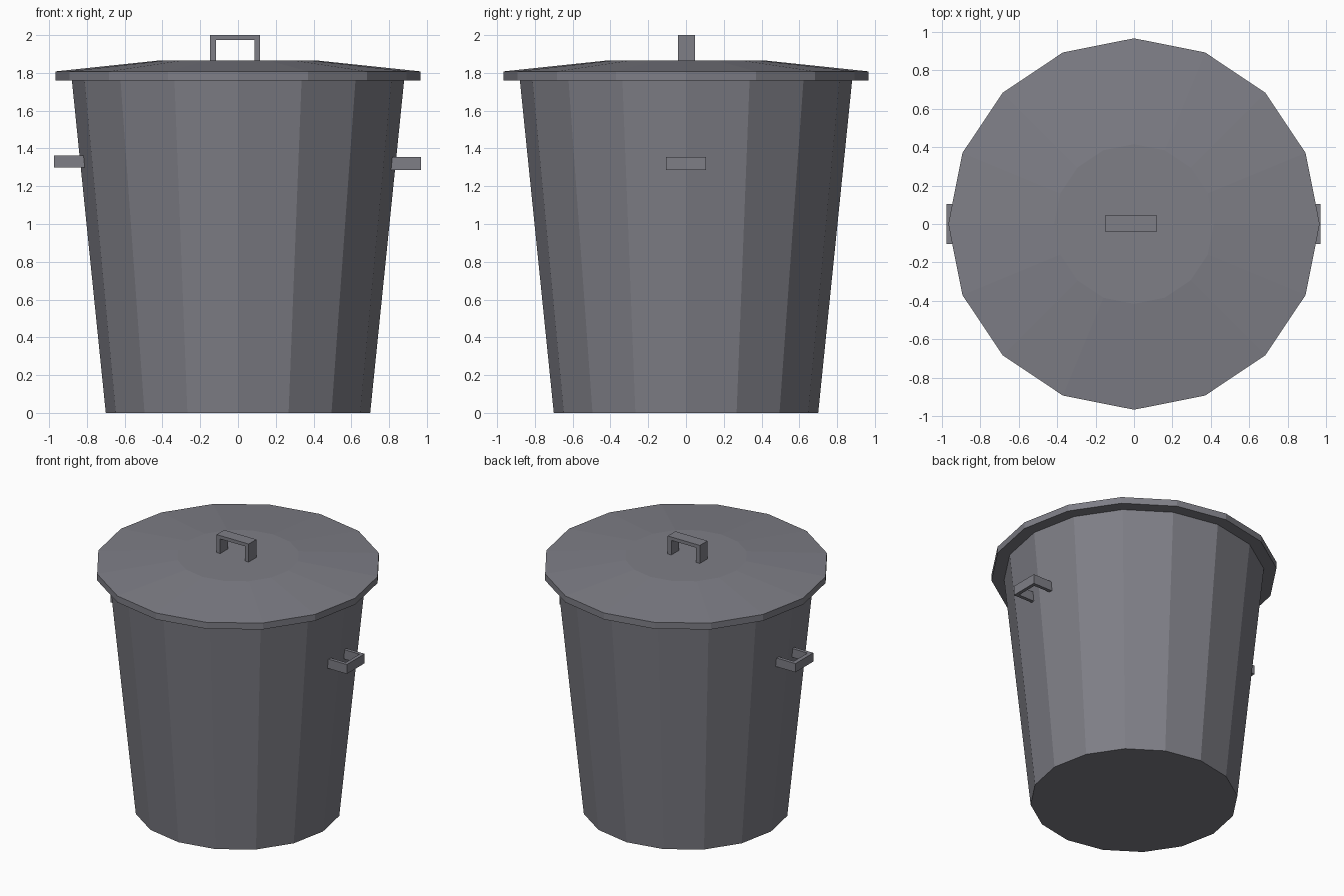
import bpy, bmesh, math

if "Cube" in bpy.data.objects:
    bpy.data.objects.remove(bpy.data.objects["Cube"])

SIDES = 16

metal = bpy.data.materials.new("grey metal")
metal.diffuse_color = (0.21, 0.21, 0.24, 1)
metal.use_nodes = True
metal.node_tree.nodes["Principled BSDF"].inputs["Base Color"].default_value = metal.diffuse_color


def add_object(name, bm):
    bmesh.ops.recalc_face_normals(bm, faces=bm.faces)
    mesh = bpy.data.meshes.new(name)
    bm.to_mesh(mesh)
    bm.free()
    mesh.materials.append(metal)
    obj = bpy.data.objects.new(name, mesh)
    bpy.context.collection.objects.link(obj)
    return obj


def turned(name, profile):
    """Closed low-poly solid from (radius, z) rings, capped at both ends."""
    bm = bmesh.new()
    rings = []
    for r, z in profile:
        rings.append([bm.verts.new((r * math.cos(a), r * math.sin(a), z))
                      for a in (2 * math.pi * i / SIDES for i in range(SIDES))])
    for low, high in zip(rings, rings[1:]):
        for i in range(SIDES):
            j = (i + 1) % SIDES
            bm.faces.new((low[i], low[j], high[j], high[i]))
    bm.faces.new(rings[0])
    bm.faces.new(rings[-1])
    return add_object(name, bm)


def bracket(name, span, reach, width, bar, leg, place):
    """U-shaped strap: outline (along, out) extruded by width, mapped by place()."""
    h = span / 2
    outline = [(-h, 0), (-h, reach), (h, reach), (h, 0),
               (h - leg, 0), (h - leg, reach - bar),
               (leg - h, reach - bar), (leg - h, 0)]
    bm = bmesh.new()
    a = [bm.verts.new(place(u, v, -width / 2)) for u, v in outline]
    b = [bm.verts.new(place(u, v, width / 2)) for u, v in outline]
    for i in range(8):
        j = (i + 1) % 8
        bm.faces.new((a[i], a[j], b[j], b[i]))
    # side faces: two legs and the bar between them
    for s in (a, b):
        for q in ((0, 1, 6, 7), (1, 2, 5, 6), (2, 3, 4, 5)):
            bm.faces.new([s[k] for k in q])
    return add_object(name, bm)


# tapered bin body
turned("bin_body", [(0.70, 0.0), (0.88, 1.765)])

# overhanging lid with sloped top
turned("lid", [(0.965, 1.76), (0.965, 1.808), (0.415, 1.866)])

# lid handle, slightly off centre
bracket("lid_handle", 0.265, 0.14, 0.09, 0.025, 0.03,
        lambda u, v, w: (u - 0.015, w + 0.003, 1.86 + v))

# side carrying handles
bracket("right_handle", 0.21, 0.17, 0.07, 0.025, 0.025,
        lambda u, v, w: (0.80 + v, u, 1.32 + w))
bracket("left_handle", 0.21, 0.175, 0.065, 0.03, 0.025,
        lambda u, v, w: (-0.80 - v, u, 1.331 + w))
